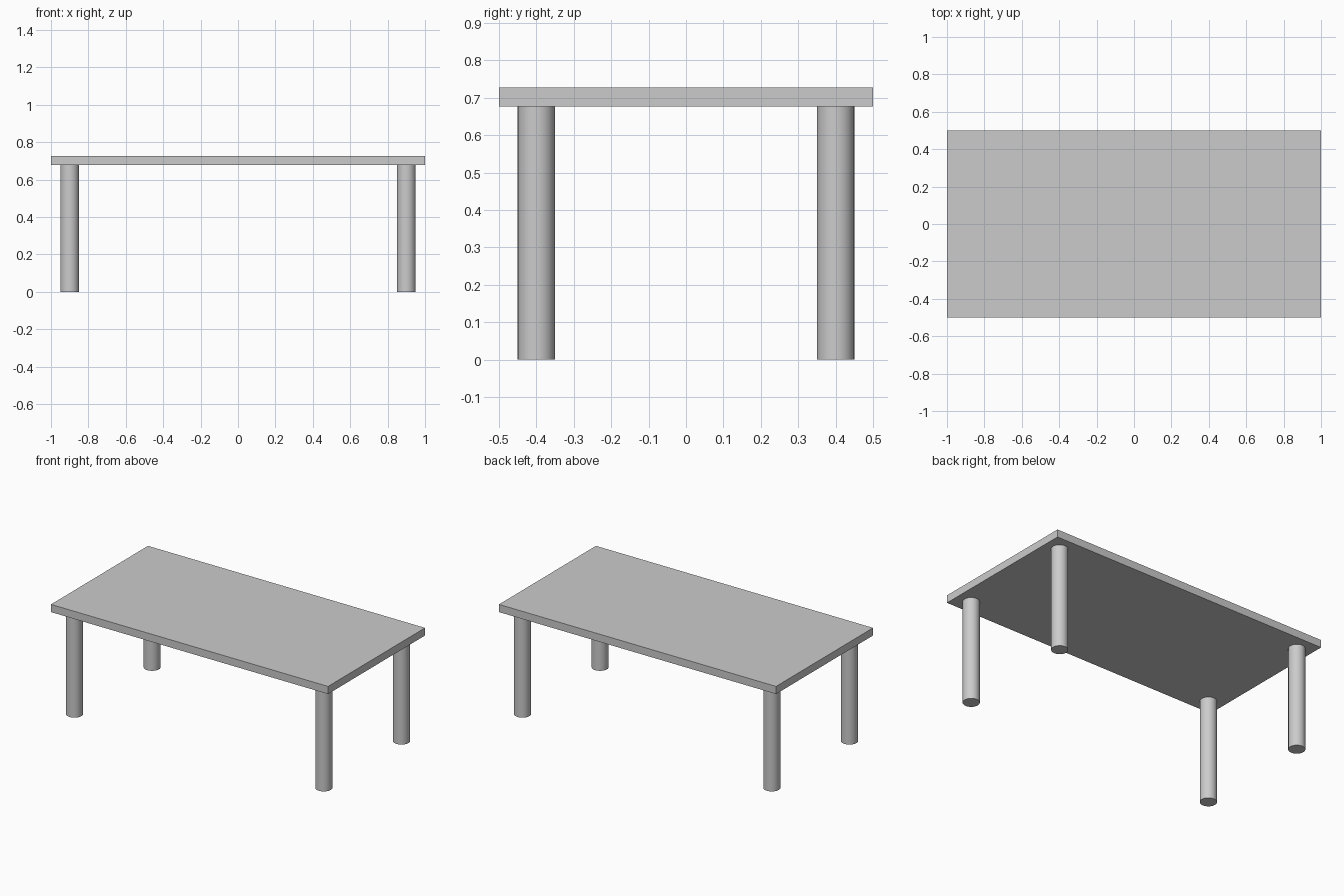
import bpy

if "Cube" in bpy.data.objects:
    bpy.data.objects.remove(bpy.data.objects["Cube"])

TOP_Z, THICK = 0.727, 0.05
UNDER_Z = TOP_Z - THICK

# Rectangular slab top
bpy.ops.mesh.primitive_cube_add(size=1, location=(0, 0, TOP_Z - THICK / 2))
top = bpy.context.object
top.name = "table_top"
top.scale = (2.0, 1.0, THICK)
bpy.ops.object.transform_apply(location=False, rotation=False, scale=True)


# Round legs, one inset at each corner
def add_leg(name, x, y):
    bpy.ops.mesh.primitive_cylinder_add(vertices=32, radius=0.05, depth=UNDER_Z,
                                        location=(x, y, UNDER_Z / 2))
    bpy.context.object.name = name
    bpy.ops.object.shade_smooth_by_angle()


for depth_name, y in (("front", -0.4), ("back", 0.4)):
    for side_name, x in (("left", -0.9), ("right", 0.9)):
        add_leg(f"{depth_name}_{side_name}_leg", x, y)
